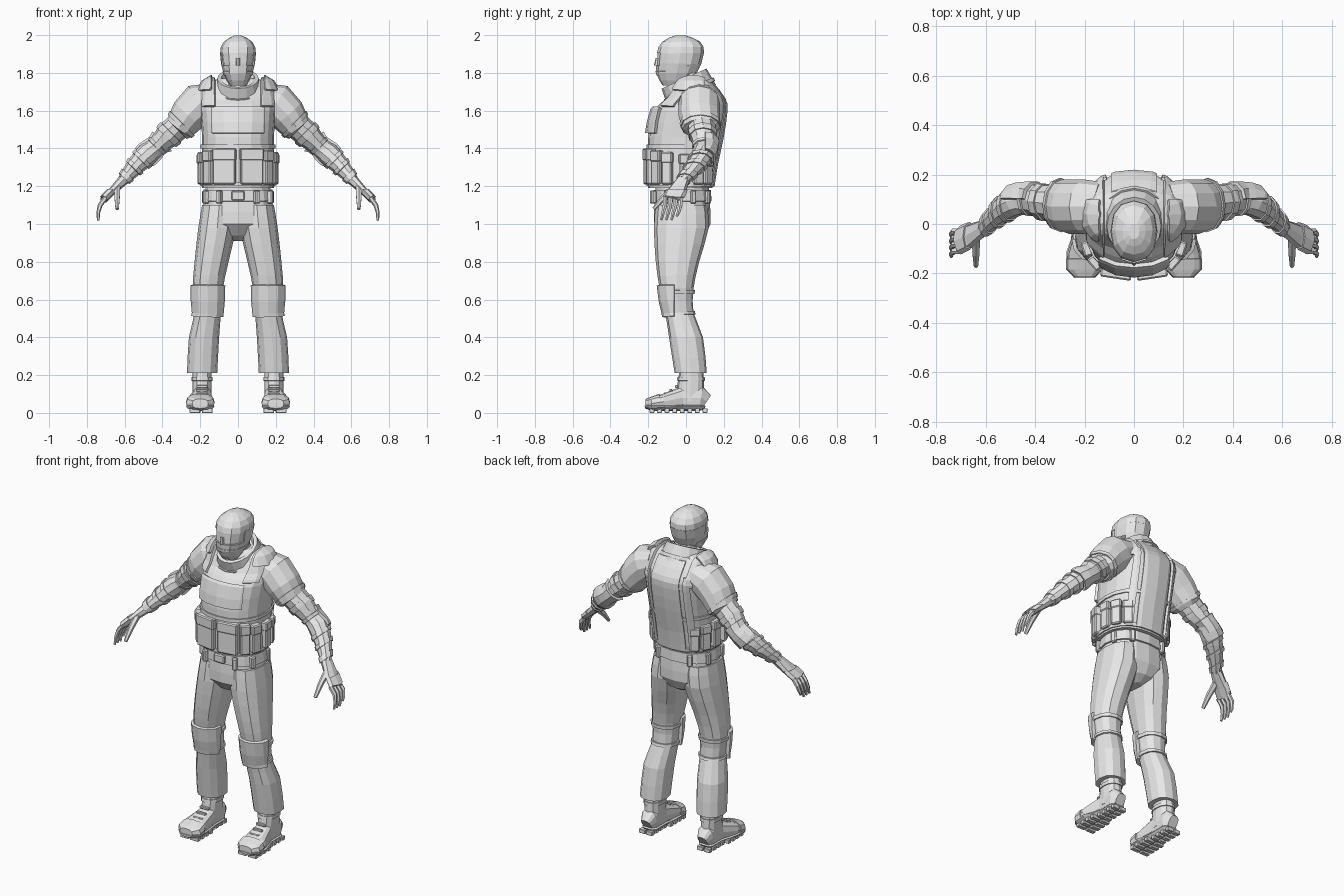
import bpy, bmesh, math
from mathutils import Vector, Matrix

if "Cube" in bpy.data.objects:
    bpy.data.objects.remove(bpy.data.objects["Cube"])

X, Y, Z = Matrix.Identity(3)
DOWN_ARM = Vector((1, 0, -1))
BACK_OF_HAND = Vector((1, 0, 1))
FAR = 9

shade = 0.8
grey = bpy.data.materials.new("light_grey")
grey.use_nodes = True
grey.diffuse_color = (shade, shade, shade, 1)
grey.node_tree.nodes["Principled BSDF"].inputs["Base Color"].default_value = grey.diffuse_color


def finish(name, bm, mirror):
    """Turn the bmesh into an object, optionally mirrored to the other side."""
    mesh = bpy.data.meshes.new(name)
    bm.to_mesh(mesh)
    bm.free()
    if not mesh.materials:
        mesh.materials.append(grey)
    part = bpy.data.objects.new(name, mesh)
    bpy.context.collection.objects.link(part)
    if mirror:
        part.modifiers.new("Mirror", 'MIRROR').use_mirror_merge = False
    return part


def smooth_path(keys, steps):
    """Add in-between sections along a curve through the key sections."""
    rows = [Vector(key) for key in keys]
    path = []
    for i in range(len(rows) - 1):
        before, start, end = rows[max(i - 1, 0)], rows[i], rows[i + 1]
        after = rows[min(i + 2, len(rows) - 1)]
        leave, arrive = (end - before) / 2, (after - start) / 2
        for step in range(steps):
            t = step / steps
            ease = t * t * (3 - 2 * t)
            path.append(start + (end - start) * ease
                        + leave * (t * (1 - t) ** 2) - arrive * (t * t * (1 - t)))
    return path + [rows[-1]]


def loft(name, keys, sides=8, power=2, hint=Y, axis=None, steps=1, mirror=True):
    """Skin sections (x, y, z, half width, half depth), depth facing the hint."""
    path = smooth_path(keys, steps)
    centres = [Vector(section[:3]) for section in path]
    bm = bmesh.new()
    rings = []
    for i, section in enumerate(path):
        ahead = centres[min(i + 1, len(path) - 1)] - centres[max(i - 1, 0)]
        along = (axis or ahead).normalized()
        deep = (hint - along * along.dot(hint)).normalized()
        wide = deep.cross(along)
        ring = []
        for k in range(sides):
            angle = math.tau * k / sides
            c, s = math.cos(angle), math.sin(angle)
            c = math.copysign(abs(c) ** (2 / power), c)
            s = math.copysign(abs(s) ** (2 / power), s)
            ring.append(bm.verts.new(centres[i] + wide * section[3] * c + deep * section[4] * s))
        rings.append(ring)
    for low, high in zip(rings, rings[1:]):
        for k in range(sides):
            n = (k + 1) % sides
            bm.faces.new((low[k], low[n], high[n], high[k]))
    bm.faces.new(rings[0])
    bm.faces.new(rings[-1])
    bmesh.ops.recalc_face_normals(bm, faces=bm.faces[:])
    return finish(name, bm, mirror)


def stack(name, levels, sides=16, power=2.3, steps=1, x=None):
    """Level sections (z, half width, front y, back y, centre x); sided parts mirror."""
    keys = [(level[4] if len(level) > 4 else x or 0, (front + back) / 2, z, half, (back - front) / 2)
            for level in levels for z, half, front, back in [level[:4]]]
    return loft(name, keys, sides, power, axis=Z, steps=steps, mirror=keys[0][0] > 0)


def plate(name, source, thickness, *cuts, mirror=False):
    """Raise a layer over the piece of a part lying inside the (axis, low, high) cuts."""
    bm = bmesh.new()
    bm.from_mesh(source.data)
    for axis, low, high in cuts:
        for limit, normal in ((low, -axis), (high, axis)):
            bmesh.ops.bisect_plane(bm, geom=bm.verts[:] + bm.edges[:] + bm.faces[:], clear_outer=True,
                                   plane_co=axis * limit / axis.dot(axis), plane_no=normal)
    part = finish(name, bm, False)
    layer = part.modifiers.new("Thickness", 'SOLIDIFY')
    layer.thickness = thickness
    layer.offset = 1
    if mirror or "Mirror" in source.modifiers:
        part.modifiers.new("Mirror", 'MIRROR').use_mirror_merge = False
    return part


def box(name, centre, size, turn=0, mirror=True, bevel=.006):
    bm = bmesh.new()
    place = Matrix.Translation(centre) @ Matrix.Rotation(turn, 4, 'Z') @ Matrix.Diagonal((*size, 1))
    bmesh.ops.create_cube(bm, size=1, matrix=place)
    bmesh.ops.bevel(bm, geom=bm.edges[:], offset=bevel, segments=1, affect='EDGES')
    return finish(name, bm, mirror)


def around_waist(turn, z):
    """Point on the waist outline, turning from the front towards the left."""
    s, c = math.sin(turn), math.cos(turn)
    return Vector((.19 * s ** .8, -.03 - math.copysign(.17 * abs(c) ** .8, c), z))


# Head, with a mask and hood leaving an eye slot
head = stack("head", [(1.74, .04, -.12, 0), (1.8, .07, -.15, .05), (1.9, .09, -.15, .09),
                      (1.96, .07, -.12, .07), (1.99, .02, -.06, 0)], sides=12, steps=2)
plate("hood", head, .007, (Z, 1.9, FAR))
plate("mask", head, .007, (Z, -FAR, 1.84))
plate("mask_back", head, .007, (Z, 1.84, 1.9), (Y, -.06, FAR))
plate("mask_chin_band", head, .01, (Z, 1.79, 1.81), (Y, -FAR, 0))
loft("nose", [(0, -.15, 1.88, .01, .01), (0, -.15, 1.84, .01, .02)], mirror=False)

# Neck and sloping collar
stack("neck", [(1.64, .08, -.08, .1), (1.8, .06, -.08, .07)], sides=12)
slope = Vector((0, -.4, .9))
collar = loft("collar", [(0, .03, 1.68, .14, .14), (0, -.01, 1.77, .11, .13), (0, -.01, 1.77, .09, .11),
                         (0, 0, 1.74, .08, .1)], sides=16, axis=slope, mirror=False)
plate("collar_hem", collar, .008, (slope, 1.52, 1.54))

# Vest with raised panels and straps
vest = stack("vest", [(1.19, .19, -.2, .14), (1.32, .19, -.2, .16), (1.46, .19, -.2, .19), (1.6, .2, -.17, .21),
                      (1.66, .2, -.11, .2), (1.74, .17, -.06, .14), (1.77, .1, -.04, .11)], sides=20, steps=2)
front, back = (Y, -FAR, 0), (Y, 0, FAR)
plate("vest_chest_plate", vest, .02, (X, -.13, .13), (Z, 1.48, 1.61), front)
plate("vest_back_panel", vest, .01, (X, -.09, .09), (Z, 1.2, 1.74), back)
plate("vest_hem", vest, .008, (Z, 1.2, 1.22))
plate("vest_pouch_band", vest, .008, (Z, 1.4, 1.42))
plate("shoulder_straps", vest, .015, (X, .12, .18), (Z, 1.62, FAR), mirror=True)
plate("shoulder_pads", vest, .03, (X, .13, .19), (Y, -.05, .09), (Z, 1.7, FAR), mirror=True)
plate("back_straps", vest, .015, (X, .11, .14), (Z, 1.2, 1.66), back, mirror=True)

# Pouches with flaps around the vest
for i, turn in enumerate((.3, .85, 1.25, 1.65, 2.05, 2.45)):
    width = .055 if i else .12
    height = .19 - .01 * i
    centre = around_waist(turn, 1.21 + height / 2)
    lean = turn if i else turn / 2
    box(f"pouches_{i + 1}", centre, (width, .045, height), lean)
    box(f"pouch_flaps_{i + 1}", centre + Z * height / 3, (width + .006, .055, height / 3), lean)

# Trousers and belt
seat = stack("trouser_seat", [(1.2, .17, -.16, .12), (1.06, .19, -.17, .13), (1, .19, -.17, .13),
                              (.94, .1, -.12, .1), (.91, .03, -.06, .05)])
plate("belt", seat, .01, (Z, 1.12, 1.18))
box("belt_buckle", (0, -.175, 1.15), (.07, .02, .05), mirror=False)
for i in range(4):
    turn = .5 + .7 * i
    box(f"belt_loops_{i + 1}", around_waist(turn, 1.15) * .95 + Z * .05, (.03, .03, .07), turn)
legs = stack("trouser_legs", [
    (1.1, .09, -.16, .11, .1), (.98, .1, -.17, .12, .11), (.8, .09, -.16, .07, .14), (.66, .08, -.14, .04, .16),
    (.53, .07, -.11, .04, .16), (.4, .08, -.09, .09, .18), (.21, .08, -.06, .11, .19)], sides=12, steps=2)
plate("knee_pads", legs, .02, (Z, .51, .66), (Y, -FAR, -.06))
for level in (.52, .63):
    plate("knee_straps", legs, .008, (Z, level, level + .02))

# Boots
shafts = stack("boot_shafts", [(.25, .05, -.03, .09), (.06, .05, -.06, .1)], sides=12, x=.19)
plate("boot_cuffs", shafts, .006, (Z, .17, .19))
feet = loft("boot_feet", [(.19, .11, .06, .03, .04), (.19, .08, .08, .05, .06), (.19, -.02, .08, .05, .06),
                          (.2, -.12, .06, .07, .04), (.2, -.18, .05, .07, .03), (.2, -.21, .05, .04, .02)],
            sides=12, power=2.8, hint=Z)
plate("boot_soles", feet, .01, (Z, -FAR, .04))
plate("toe_caps", feet, .006, (Y, -FAR, -.14), (Z, .04, FAR))
for row in range(8):
    y = .1 - .04 * row
    width = .04 if row < 4 else .055
    for side in (-1, 1):
        box(f"boot_tread_{row + 1}", (.195 + side * width * .6, y, .012), (width, .025, .024), bevel=.002)
for row in range(3):
    box(f"boot_laces_{row + 1}", (.19, -.05 - .03 * row, .14 - .02 * row), (.06, .015, .015), bevel=.003)

# Sleeves, arms and their bands
sleeves = loft("sleeves", [(.13, .07, 1.67, .08, .1), (.2, .07, 1.64, .11, .11), (.26, .07, 1.58, .1, .11),
                           (.31, .08, 1.51, .08, .1), (.32, .08, 1.5, .07, .08)], sides=12)
plate("sleeve_hems", sleeves, .006, (DOWN_ARM, -1.24, -1.21))
arms = loft("arms", [(.29, .08, 1.54, .07, .08), (.37, .09, 1.47, .07, .07), (.43, .1, 1.41, .05, .06),
                     (.48, .09, 1.37, .06, .06), (.54, .05, 1.31, .05, .05), (.61, -.02, 1.23, .03, .03)],
            sides=10, steps=2)
plate("elbow_pads", arms, .015, (DOWN_ARM, -1.04, -.86), (Y, .1, FAR))
for name, start, length in (("sleeve_rolls", -1.13, .05), ("upper_elbow_straps", -1, .03),
                            ("lower_elbow_straps", -.85, .03), ("forearm_bands", -.77, .03), ("glove_cuffs", -.68, .04)):
    plate(name, arms, .007, (DOWN_ARM, start, start + length))

# Gloved hands
palms = loft("palms", [(.6, -.01, 1.24, .03, .03), (.67, -.05, 1.17, .02, .05), (.71, -.07, 1.13, .02, .05)], power=2.5)
plate("knuckle_guards", palms, .007, (Z, 1.14, 1.18), (BACK_OF_HAND, 1.84, FAR))
for i, finger in enumerate(("little", "ring", "middle", "index")):
    y = -.03 - .027 * i
    tip = 1.04 if finger == "little" else 1.02
    loft(f"{finger}_fingers", [(.7, y, 1.14, .013, .013), (.73, y, 1.1, .013, .013),
                               (.74, y - .01, 1.06, .01, .01), (.74, y - .02, tip, .007, .007)], sides=6)
loft("thumbs", [(.64, -.05, 1.2, .02, .02), (.64, -.12, 1.14, .016, .016), (.64, -.17, 1.08, .01, .01)], sides=6, hint=X)
